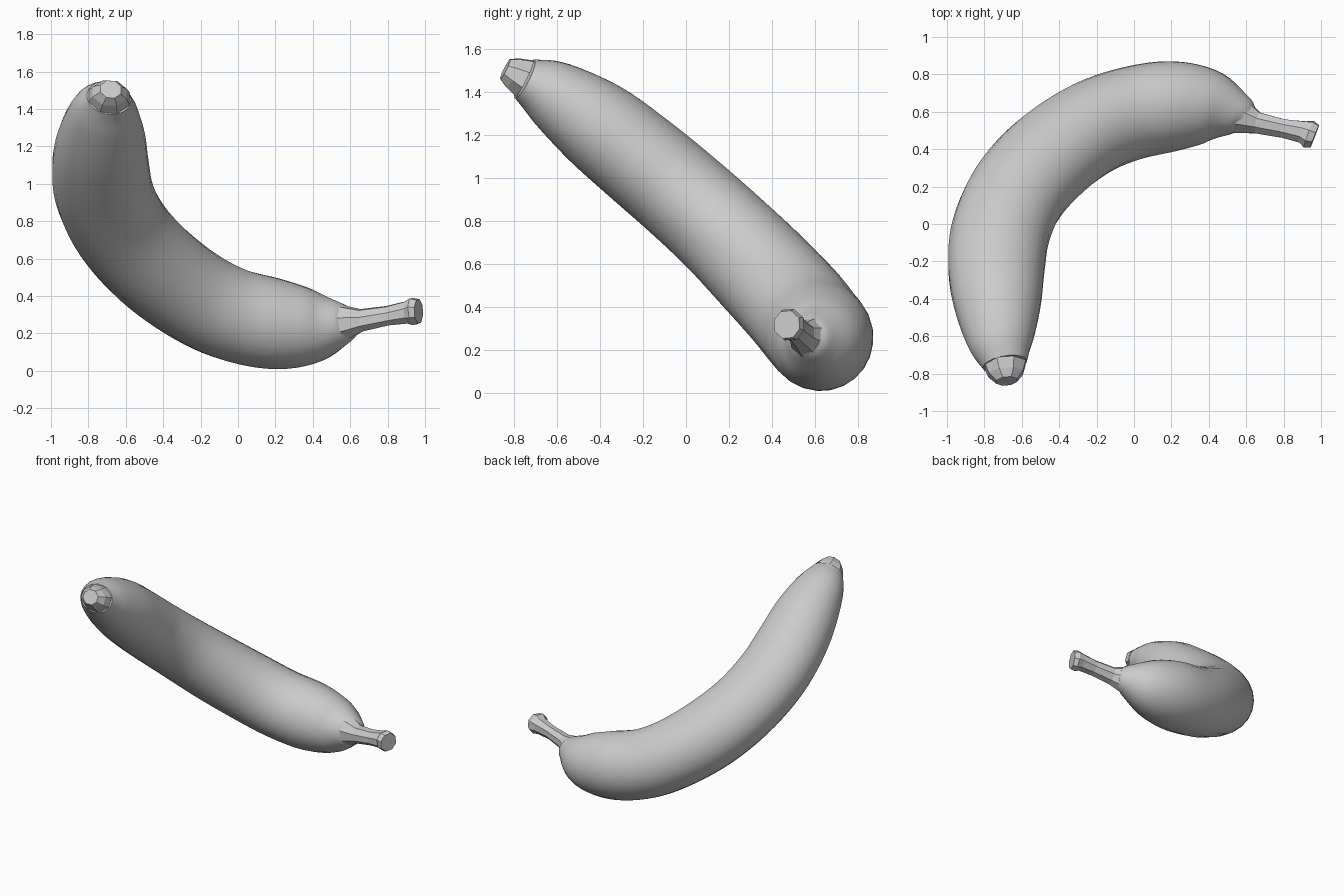
import bpy
import bmesh
import math
from mathutils import Vector

# Remove the default object only
default_cube = bpy.data.objects.get("Cube")
if default_cube:
    bpy.data.objects.remove(default_cube, do_unlink=True)

# Single plain colour
skin = bpy.data.materials.new("plain grey")
skin.use_nodes = True
colour = (0.6, 0.6, 0.6, 1)
skin.diffuse_color = colour
skin.node_tree.nodes["Principled BSDF"].inputs["Base Color"].default_value = colour

# Normal of the tilted plane in which the fruit curves
PLANE_NORMAL = Vector((0, 0.67, 0.74)).normalized()


def spline(points, steps):
    """Catmull-Rom samples through rows of position plus two radii."""
    rows = [Vector(p) for p in points]
    rows = [rows[0] * 2 - rows[1]] + rows + [rows[-1] * 2 - rows[-2]]
    samples = []
    for a, b, c, d in zip(rows, rows[1:], rows[2:], rows[3:]):
        for i in range(steps):
            t = i / steps
            samples.append((b * 2 + (c - a) * t
                            + (a * 2 - b * 5 + c * 4 - d) * t ** 2
                            + (b * 3 - a - c * 3 + d) * t ** 3) / 2)
    samples.append(rows[-2])
    return samples


def tube(name, points, steps, sides, smooth_angle=None):
    """Loft elliptical rings along a path and close both ends."""
    rows = spline(points, steps)
    centres = [Vector(r[:3]) for r in rows]
    last = len(rows) - 1
    bm = bmesh.new()
    rings = []
    for i, row in enumerate(rows):
        tangent = (centres[min(i + 1, last)] - centres[max(i - 1, 0)]).normalized()
        across = PLANE_NORMAL.cross(tangent).normalized()
        normal = tangent.cross(across)
        ring = []
        for k in range(sides):
            angle = math.tau * (k + 0.5) / sides
            offset = across * math.cos(angle) * row[3] + normal * math.sin(angle) * row[4]
            ring.append(bm.verts.new(centres[i] + offset))
        rings.append(ring)
    for lower, upper in zip(rings, rings[1:]):
        for k in range(sides):
            n = (k + 1) % sides
            bm.faces.new((lower[k], lower[n], upper[n], upper[k]))
    bm.faces.new(rings[0][::-1])
    bm.faces.new(rings[-1])
    bmesh.ops.recalc_face_normals(bm, faces=bm.faces)
    mesh = bpy.data.meshes.new(name)
    bm.to_mesh(mesh)
    bm.free()
    mesh.materials.append(skin)
    obj = bpy.data.objects.new(name, mesh)
    bpy.context.collection.objects.link(obj)
    if smooth_angle:
        bpy.ops.object.select_all(action="DESELECT")
        obj.select_set(True)
        bpy.context.view_layer.objects.active = obj
        bpy.ops.object.shade_smooth_by_angle(angle=math.radians(smooth_angle))
    return obj


# Rows are x, y, z, radius within the curve's plane, radius across it
neck = (0.61, 0.56, 0.26, 0.075, 0.075)
shoulder = (-0.69, -0.75, 1.46, 0.12, 0.1)

# Fruit body, from the stem neck to the shoulder of the blossom end
tube("fruit_body", [
    neck,
    (0.55, 0.59, 0.25, 0.12, 0.12),
    (0.4, 0.63, 0.235, 0.2, 0.2),
    (0.2, 0.63, 0.25, 0.24, 0.245),
    (-0.04, 0.585, 0.305, 0.25, 0.25),
    (-0.25, 0.5, 0.41, 0.255, 0.25),
    (-0.46, 0.35, 0.57, 0.265, 0.245),
    (-0.62, 0.17, 0.75, 0.265, 0.235),
    (-0.71, -0.03, 0.93, 0.265, 0.23),
    (-0.735, -0.22, 1.09, 0.26, 0.225),
    (-0.73, -0.42, 1.25, 0.235, 0.21),
    (-0.715, -0.62, 1.39, 0.18, 0.16),
    shoulder,
], 5, 24, 40)

# Faceted blossom end
tube("blossom_tip", [
    shoulder,
    (-0.685, -0.8, 1.485, 0.1, 0.08),
    (-0.68, -0.84, 1.505, 0.06, 0.055),
], 1, 8)

# Faceted stem, flaring into a slanted cut end
tube("stem", [
    (0.57, 0.575, 0.255, 0.1, 0.1),
    (0.66, 0.54, 0.27, 0.058, 0.066),
    (0.8, 0.51, 0.295, 0.05, 0.058),
    (0.9, 0.492, 0.312, 0.062, 0.064),
    (0.935, 0.48, 0.317, 0.08, 0.075),
    (0.966, 0.468, 0.318, 0.068, 0.068),
], 1, 8)
